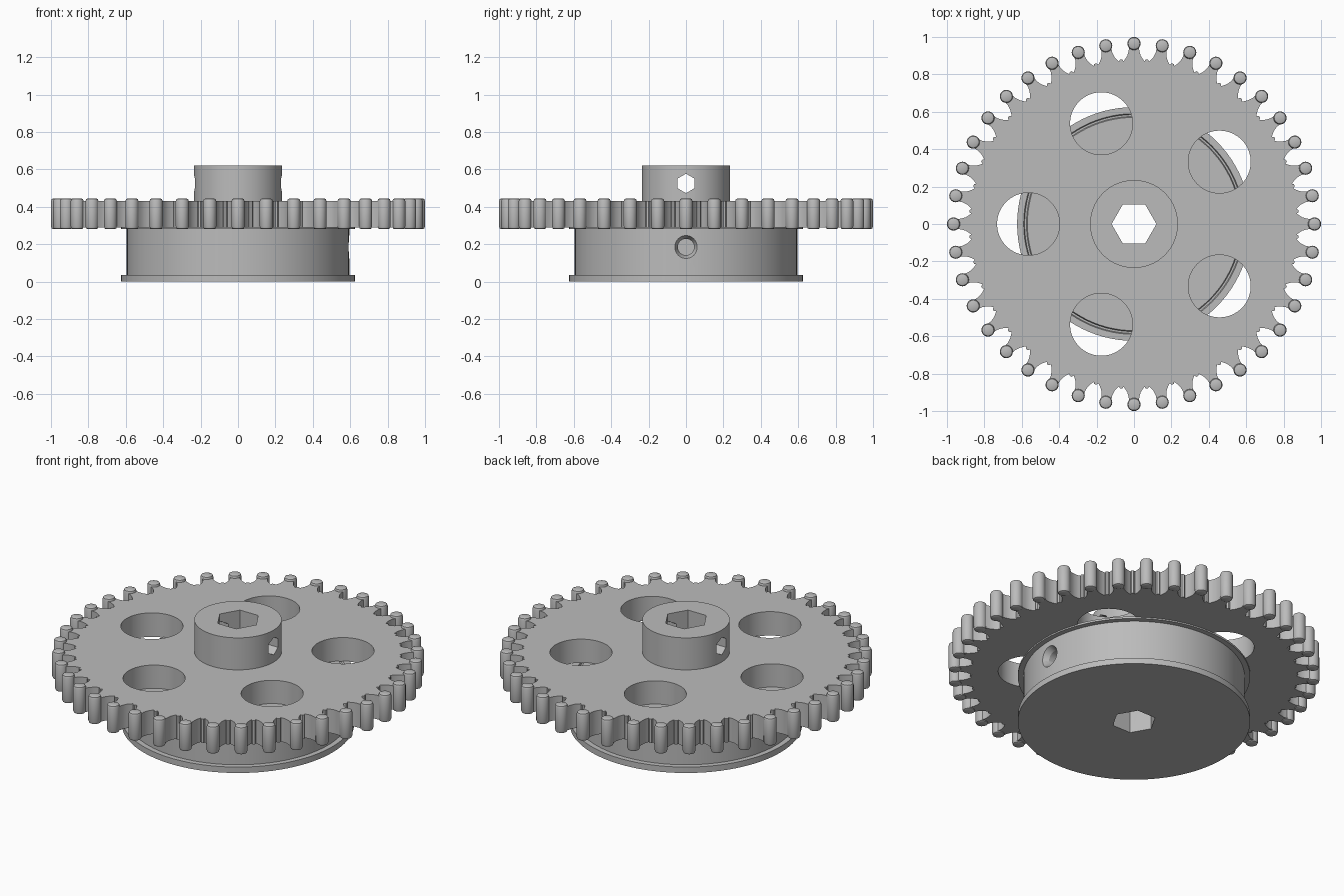
import bpy, bmesh, math
from mathutils import Matrix, Vector

cube = bpy.data.objects.get("Cube")
if cube:
    bpy.data.objects.remove(cube, do_unlink=True)

TEETH = 40
metal = bpy.data.materials.new("plain grey metal")
metal.use_nodes = True
GREY = (0.5, 0.5, 0.5, 1)
metal.diffuse_color = GREY
metal.node_tree.nodes["Principled BSDF"].inputs["Base Color"].default_value = GREY


def finish(name, bm):
    bmesh.ops.recalc_face_normals(bm, faces=bm.faces)
    mesh = bpy.data.meshes.new(name)
    bm.to_mesh(mesh)
    bm.free()
    mesh.materials.append(metal)
    obj = bpy.data.objects.new(name, mesh)
    bpy.context.collection.objects.link(obj)
    return obj


def lathe(bm, profile, steps, centre=(0, 0, 0)):
    """Spin an (r, z) profile, open at the axis, into a closed solid."""
    c = Vector(centre)
    verts = [bm.verts.new(c + Vector((r, 0, z))) for r, z in profile]
    edges = [bm.edges.new(pair) for pair in zip(verts, verts[1:])]
    bmesh.ops.spin(bm, geom=verts + edges, cent=c, axis=(0, 0, 1),
                   angle=math.tau, steps=steps, use_merge=True)
    bmesh.ops.remove_doubles(bm, verts=bm.verts, dist=1e-5)


def activate(obj):
    bpy.ops.object.select_all(action='DESELECT')
    obj.select_set(True)
    bpy.context.view_layer.objects.active = obj


def cut(obj, cutter_mesh):
    """Subtract a temporary cutter and remove it afterwards."""
    cutter = finish("cutter", cutter_mesh)
    cutter.hide_render = True
    mod = obj.modifiers.new("cut", 'BOOLEAN')
    mod.operation, mod.solver, mod.object = 'DIFFERENCE', 'EXACT', cutter
    activate(obj)
    bpy.ops.object.modifier_apply(modifier=mod.name)
    bpy.data.objects.remove(cutter, do_unlink=True)


def prism(sides, r1, depth, matrix, r2=None):
    bm = bmesh.new()
    bmesh.ops.create_cone(bm, cap_ends=True, segments=sides, radius1=r1,
                          radius2=r1 if r2 is None else r2, depth=depth, matrix=matrix)
    return bm


def smooth(obj):
    activate(obj)
    bpy.ops.object.shade_smooth_by_angle(angle=math.radians(30))


def hex_bore():
    # hexagon with corners on the x axis
    return prism(6, 0.12, 2, Matrix.Rotation(math.pi / 2, 4, 'Z'))


# Toothed plate: outline built from one repeated tooth, then extruded
half = [(1.6, 0.965), (1.75, 0.925), (2.3, 0.9), (3.1, 0.882), (3.7, 0.872), (4.1, 0.882)]
tooth = [(-a, r) for a, r in reversed(half)] + half
bm = bmesh.new()
outline = []
for i in range(TEETH):
    for a, r in tooth:
        t = math.radians(i * 360 / TEETH + a)
        outline.append(bm.verts.new((r * math.cos(t), r * math.sin(t), 0.288)))
face = bm.faces.new(outline)
top = bmesh.ops.extrude_face_region(bm, geom=[face])["geom"]
bmesh.ops.translate(bm, verts=[v for v in top if isinstance(v, bmesh.types.BMVert)],
                    vec=(0, 0, 0.142))
plate = finish("toothed_plate", bm)

# Five round lightening holes and the hexagonal bore
for i in range(5):
    t = math.radians(36 + 72 * i)
    cut(plate, prism(64, 0.167, 1, Matrix.Translation((0.565 * math.cos(t), 0.565 * math.sin(t), 0.3))))
cut(plate, hex_bore())
smooth(plate)

# Rounded rollers on the tooth tips
bm = bmesh.new()
for i in range(TEETH):
    t = math.tau * i / TEETH
    lathe(bm, [(0, 0.28), (0.022, 0.28), (0.031, 0.284), (0.035, 0.295),
               (0.035, 0.43), (0.031, 0.441), (0.022, 0.445), (0, 0.445)], 20,
          (0.965 * math.cos(t), 0.965 * math.sin(t), 0))
smooth(finish("tooth_tips", bm))

# Flanged drum with the central hub
bm = bmesh.new()
lathe(bm, [(0, 0), (0.625, 0), (0.625, 0.035), (0.595, 0.035), (0.595, 0.28),
           (0.625, 0.28), (0.625, 0.292), (0.59, 0.292), (0.585, 0.28),
           (0.575, 0.28), (0.57, 0.292), (0.235, 0.292), (0.235, 0.62), (0, 0.62)], 96)
drum = finish("drum_and_hub", bm)
cut(drum, hex_bore())

# Hexagonal cross hole through the hub
along_x = Matrix.Rotation(math.pi / 2, 4, 'Y')
cross = Matrix.Translation((0, 0, 0.525)) @ along_x
cut(drum, prism(6, 0.052, 1, cross @ Matrix.Rotation(math.pi / 2, 4, 'Z')))

# Countersunk blind hole in the side of the drum
cut(drum, prism(32, 0.044, 0.4, Matrix.Translation((0.6, 0, 0.185)) @ along_x))
cut(drum, prism(32, 0.044, 0.04, Matrix.Translation((0.58, 0, 0.185)) @ along_x, 0.064))
smooth(drum)
